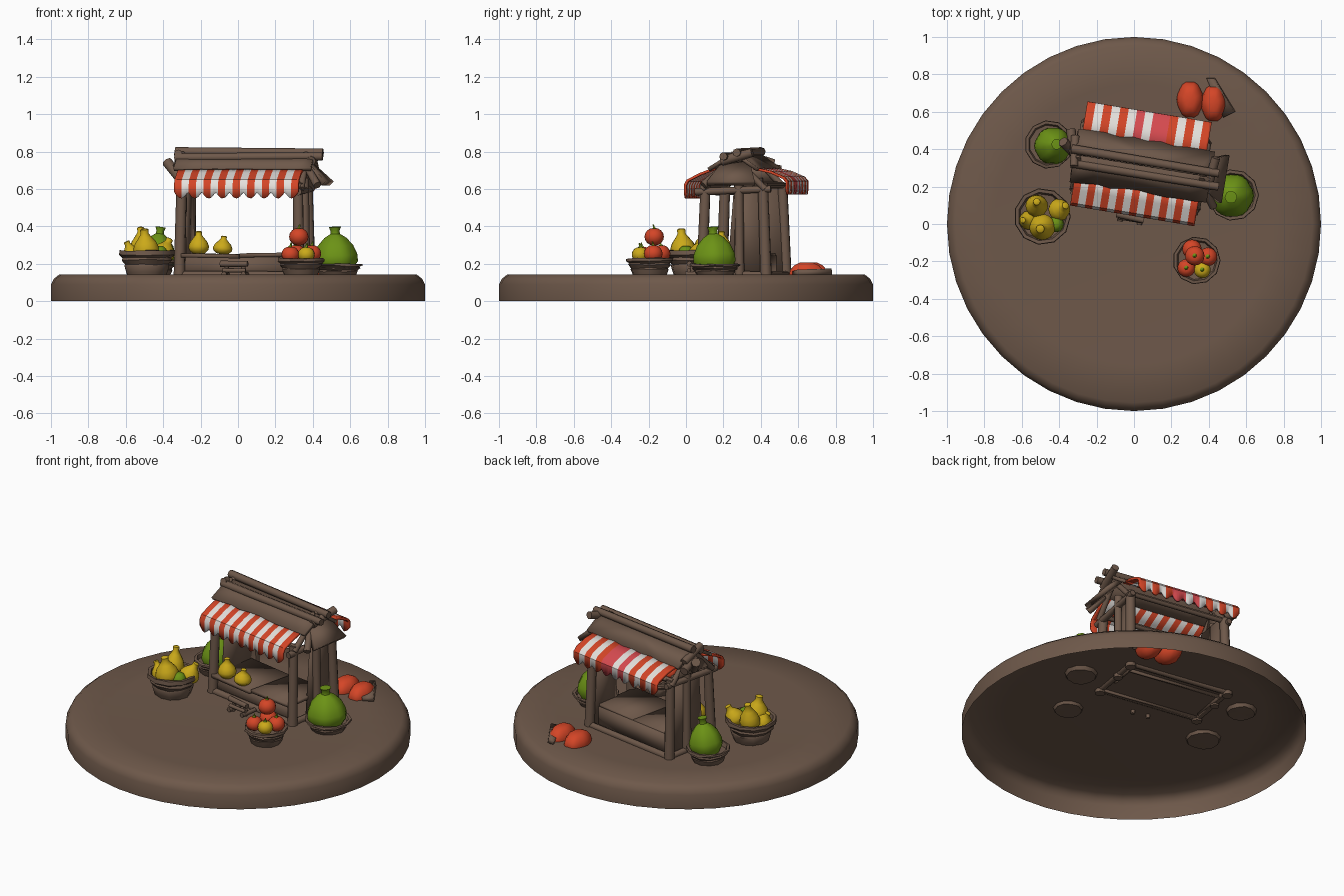
import bpy, bmesh, math, random
from mathutils import Matrix, Vector

random.seed(4)
cube = bpy.data.objects.get("Cube")
if cube:
    bpy.data.objects.remove(cube, do_unlink=True)


def material(name, rgb):
    m = bpy.data.materials.new(name)
    m.use_nodes = True
    m.diffuse_color = (*rgb, 1)
    m.node_tree.nodes["Principled BSDF"].inputs["Base Color"].default_value = (*rgb, 1)
    return m


wood = material("brown wood", (0.155, 0.098, 0.068))
red = material("orange red", (0.66, 0.06, 0.02))
rose = material("rose red", (0.68, 0.07, 0.08))
white = material("off white", (0.78, 0.75, 0.72))
yellow = material("yellow", (0.60, 0.40, 0.01))
green = material("leaf green", (0.15, 0.29, 0.008))

WORLD = Matrix()
STALL = Matrix.Translation((0.035, 0.31, 0)) @ Matrix.Rotation(math.radians(-9.5), 4, 'Z')


def finish(name, bm, mats, frame=WORLD, angle=45):
    bmesh.ops.remove_doubles(bm, verts=bm.verts, dist=0.0005)
    bmesh.ops.recalc_face_normals(bm, faces=bm.faces)
    me = bpy.data.meshes.new(name)
    bm.to_mesh(me)
    bm.free()
    for m in mats:
        me.materials.append(m)
    ob = bpy.data.objects.new(name, me)
    ob.matrix_world = frame
    bpy.context.collection.objects.link(ob)
    bpy.ops.object.select_all(action='DESELECT')
    ob.select_set(True)
    bpy.context.view_layer.objects.active = ob
    bpy.ops.object.shade_smooth_by_angle(angle=math.radians(angle))
    return ob


def lathe(name, profile, loc, mat, segs=16, ribs=0, depth=0.0, tilt=(0, 0), wobble=0.0, angle=45):
    """Turn an (r, z) profile around z, with optional ribs."""
    bm = bmesh.new()
    rows = []
    for r, z in profile:
        row = []
        for i in range(segs):
            a = 2 * math.pi * i / segs
            k = r * (1 - depth * abs(math.sin(ribs * a / 2)) ** 4) if ribs else r
            dz = random.uniform(-wobble, wobble) if r > 0 else 0
            row.append(bm.verts.new((k * math.cos(a), k * math.sin(a), z + dz)))
        rows.append(row)
    for a, b in zip(rows, rows[1:]):
        for i in range(segs):
            j = (i + 1) % segs
            bm.faces.new((a[i], a[j], b[j], b[i]))
    turn = Matrix.Rotation(tilt[0], 4, 'X') @ Matrix.Rotation(tilt[1], 4, 'Y')
    return finish(name, bm, [mat], Matrix.Translation(loc) @ turn, angle)


def log(name, p, q, r, frame=STALL, taper=0.9, segs=8):
    p, q = Vector(p), Vector(q)
    d = q - p
    bm = bmesh.new()
    m = Matrix.Translation((p + q) / 2) @ d.to_track_quat('Z', 'Y').to_matrix().to_4x4()
    bmesh.ops.create_cone(bm, cap_ends=True, segments=segs, radius1=r, radius2=r * taper,
                          depth=d.length, matrix=m)
    return finish(name, bm, [wood], frame)


def plank(name, corners, thick, frame=STALL):
    """A flat board given by its outline."""
    bm = bmesh.new()
    bm.faces.new([bm.verts.new(c) for c in corners])
    ob = finish(name, bm, [wood], frame)
    s = ob.modifiers.new("thickness", 'SOLIDIFY')
    s.thickness, s.offset = thick, 0
    return ob


# Ground: hollow disc, open underneath
lathe("ground_disc", [(1, 0), (1, 0.09), (0.985, 0.12), (0.955, 0.143), (0.75, 0.138), (0.4, 0.132), (0, 0.13)],
      (0, 0, 0), wood, segs=40, wobble=0.0, angle=50)

# Stall frame
for sx, side in ((-1, "right"), (1, "left")):
    for sy, end in ((-1, "front"), (1, "back")):
        log(f"{end}_{side}_post", (sx * 0.325, sy * 0.175, 0.11), (sx * 0.315, sy * 0.155, 0.63), 0.031)
    log(f"{side}_middle_post", (sx * 0.325, 0.03, 0.11), (sx * 0.32, 0.025, 0.66), 0.027)
    log(f"{side}_top_beam", (sx * 0.325, -0.21, 0.585), (sx * 0.325, 0.2, 0.6), 0.02)
    log(f"{side}_base_beam", (sx * 0.325, -0.18, 0.14), (sx * 0.325, 0.18, 0.14), 0.022)
    v0 = -0.12 if sx < 0 else -0.04
    plank(f"{side}_wall", [(sx * 0.305, v0, 0.12), (sx * 0.305, 0.17, 0.12),
                           (sx * 0.305, 0.13, 0.64), (sx * 0.305, v0 + 0.04, 0.64)], 0.015)
    for sy, end in ((-1, "front"), (1, "back")):
        log(f"{end}_{side}_rafter", (sx * 0.335, sy * 0.17, 0.6), (sx * 0.335, -sy * 0.02, 0.79), 0.018)
for sy, end in ((-1, "front"), (1, "back")):
    log(f"{end}_base_beam", (-0.32, sy * 0.175, 0.14), (0.32, sy * 0.175, 0.14), 0.022)
    log(f"{end}_eave_beam", (-0.34, sy * 0.155, 0.62), (0.34, sy * 0.155, 0.62), 0.018)

# Counter and its lower panels
plank("counter_top_right", [(-0.31, -0.2, 0.245), (0.0, -0.2, 0.24), (0.02, 0.12, 0.24), (-0.31, 0.12, 0.245)], 0.022)
plank("counter_top_left", [(0.005, -0.19, 0.245), (0.31, -0.19, 0.25), (0.31, 0.12, 0.25), (0.025, 0.12, 0.245)], 0.022)
for v, end in ((-0.155, "front"), (0.12, "back")):
    plank(f"{end}_counter_panel", [(-0.31, v, 0.12), (0.31, v, 0.12), (0.31, v, 0.245), (-0.31, v, 0.245)], 0.015)

# Roof boards with ragged eaves
for sy, end in ((-1, "front"), (1, "back")):
    n = 10
    top = [(-0.36 + 0.74 * i / n, sy * 0.01 + 0.01, 0.785) for i in range(n + 1)]
    low = [(x, sy * (0.135 + random.uniform(-0.012, 0.008)), 0.705) for x, _, _ in reversed(top)]
    plank(f"{end}_roof_board", top + low, 0.02)
log("ridge_log", (-0.38, 0.03, 0.80), (0.42, 0.03, 0.795), 0.024)
log("front_roof_log", (-0.37, -0.045, 0.768), (0.43, -0.04, 0.775), 0.024)
log("ridge_cross_log_left", (0.37, -0.06, 0.75), (0.39, 0.11, 0.795), 0.026)
log("ridge_cross_log_right", (-0.37, 0.1, 0.735), (-0.35, -0.06, 0.79), 0.024)
log("roof_end_stub", (-0.43, 0.06, 0.745), (-0.35, 0.0, 0.655), 0.028)
log("roof_end_stub_low", (-0.40, 0.13, 0.70), (-0.36, 0.0, 0.73), 0.026)
plank("left_gable_board", [(0.34, -0.06, 0.735), (0.34, 0.09, 0.735), (0.45, 0.135, 0.63), (0.45, -0.125, 0.63)], 0.03)
plank("right_gable_board", [(-0.33, -0.04, 0.74), (-0.33, 0.07, 0.74), (-0.35, 0.13, 0.64), (-0.35, -0.11, 0.64)], 0.025)
log("left_gable_log", (0.42, -0.15, 0.62), (0.36, -0.07, 0.70), 0.022)


# Striped awnings with a scalloped hanging edge
def awning(name, side, path, stripes, odd):
    bm = bmesh.new()
    per = 4
    rows = []
    for k, (v, z) in enumerate(path):
        row = []
        for i in range(stripes * per + 1):
            t = i / (stripes * per)
            drop = 0.035 * abs(math.sin(math.pi * 9 * t)) if k == len(path) - 1 else 0
            row.append(bm.verts.new((-0.337 + 0.674 * t, side * v, z - drop)))
        rows.append(row)
    for a, b in zip(rows, rows[1:]):
        for i in range(stripes * per):
            f = bm.faces.new((a[i], a[i + 1], b[i + 1], b[i]))
            s = i // per
            f.material_index = 2 if s in odd else s % 2
    ob = finish(name, bm, [red, white, rose], STALL, 30)
    sol = ob.modifiers.new("cloth", 'SOLIDIFY')
    sol.thickness, sol.offset = 0.014, 0


awning("front_awning", -1, [(0.10, 0.71), (0.18, 0.68), (0.25, 0.645), (0.263, 0.62), (0.263, 0.585)], 17, ())
awning("back_awning", 1, [(0.11, 0.71), (0.2, 0.69), (0.27, 0.66), (0.287, 0.64), (0.287, 0.605)], 15, (6, 8, 9))

# Step stool before the counter
for x in (-0.06, 0.045):
    log("stool_leg", (x, -0.28, 0.11), (x * 0.8, -0.27, 0.2), 0.013)
    log("stool_foot", (x, -0.31, 0.145), (x, -0.2, 0.145), 0.014)
log("stool_bar", (-0.085, -0.275, 0.2), (0.065, -0.285, 0.2), 0.017)
log("stool_low_bar", (-0.07, -0.29, 0.165), (0.055, -0.29, 0.165), 0.012)


# Baskets: bulging coils outside, hollow inside
def basket(name, x, y, r, h):
    lathe(name, [(0, -0.02), (r * 0.62, -0.02), (r * 0.74, h * 0.15), (r * 0.8, h * 0.38), (r * 0.78, h * 0.45),
                 (r * 0.9, h * 0.62), (r * 0.87, h * 0.72), (r, h * 0.84), (r * 0.98, h),
                 (r * 0.86, h), (r * 0.8, h * 0.7), (0, h * 0.6)],
          (x, y, 0.135), wood, segs=11, wobble=0.004, angle=35)


basket("yellow_fruit_basket", -0.49, 0.04, 0.152, 0.135)
basket("right_gourd_basket", -0.455, 0.425, 0.13, 0.085)
basket("tomato_basket", 0.335, -0.195, 0.128, 0.095)
basket("left_gourd_basket", 0.53, 0.155, 0.138, 0.065)


def scaled(profile, r, h):
    return [(a * r, b * h) for a, b in profile]


PEAR = [(0, 0), (0.6, 0.04), (0.95, 0.2), (1, 0.35), (0.82, 0.55), (0.5, 0.72), (0.3, 0.84), (0.32, 0.97), (0.2, 1), (0, 1)]
GOURD = [(0, 0), (0.75, 0.02), (1, 0.2), (0.98, 0.36), (0.8, 0.57), (0.5, 0.74), (0.22, 0.83), (0.2, 0.9), (0.28, 0.99), (0, 1)]
BALL = [(0, -1)] + [(math.cos(a), math.sin(a)) for a in (math.pi * k / 8 for k in range(-3, 4))] + [(0, 0.9)]

# Large gourds
lathe("left_gourd", scaled(GOURD, 0.118, 0.235), (0.525, 0.155, 0.165), green, 24, 6, 0.05, (0.05, -0.03))
lathe("right_gourd", scaled(GOURD, 0.1, 0.225), (-0.44, 0.415, 0.175), green, 24, 6, 0.05, (-0.05, 0.12))

# Yellow fruit, in the basket and on the counter
for x, y, z, r, h, tilt in ((-0.485, -0.01, 0.22, 0.07, 0.17, (0.1, -0.1)), (-0.52, 0.085, 0.22, 0.06, 0.18, (-0.2, 0)),
                            (-0.415, 0.065, 0.22, 0.06, 0.13, (-0.3, 0.4)), (-0.55, 0.02, 0.21, 0.05, 0.12, (0, -0.4)),
                            (-0.21, 0.19, 0.25, 0.055, 0.125, (0, 0)), (-0.085, 0.165, 0.25, 0.052, 0.1, (0, 0.1))):
    lathe("yellow_fruit", scaled(PEAR, r, h), (x, y, z), yellow, 16, 0, 0, tilt)
lathe("green_fruit", scaled(BALL, 0.045, 0.05), (-0.42, 0.0, 0.25), green, 14)

# Tomatoes with small stalks
for x, y, z, r, mat in ((0.31, -0.135, 0.255, 0.052, red), (0.395, -0.175, 0.255, 0.05, red),
                        (0.28, -0.235, 0.25, 0.048, red), (0.325, -0.17, 0.345, 0.052, red),
                        (0.365, -0.245, 0.25, 0.045, yellow)):
    lathe("tomato", scaled(BALL, r, r * 0.92), (x, y, z), mat, 16)
    lathe("tomato_stalk", [(0.014, 0), (0.006, 0.008), (0.004, 0.025), (0, 0.025)],
          (x, y, z + r * 0.8), green, 6, 0, 0, (0.2, 0.2))

# Flat red pumpkins lying behind the stall, with a wooden wedge
for x, y, sx in ((0.3, 0.665, 0.072), (0.425, 0.645, 0.068)):
    ob = lathe("red_pumpkin", scaled(BALL, 1, 1), (x, y, 0.14), red, 20, 6, 0.06)
    ob.scale = (sx, 0.1, 0.072)
plank("wooden_wedge", [(0.39, 0.78, 0.15), (0.43, 0.78, 0.16), (0.54, 0.6, 0.155), (0.48, 0.57, 0.145)], 0.03, WORLD)
